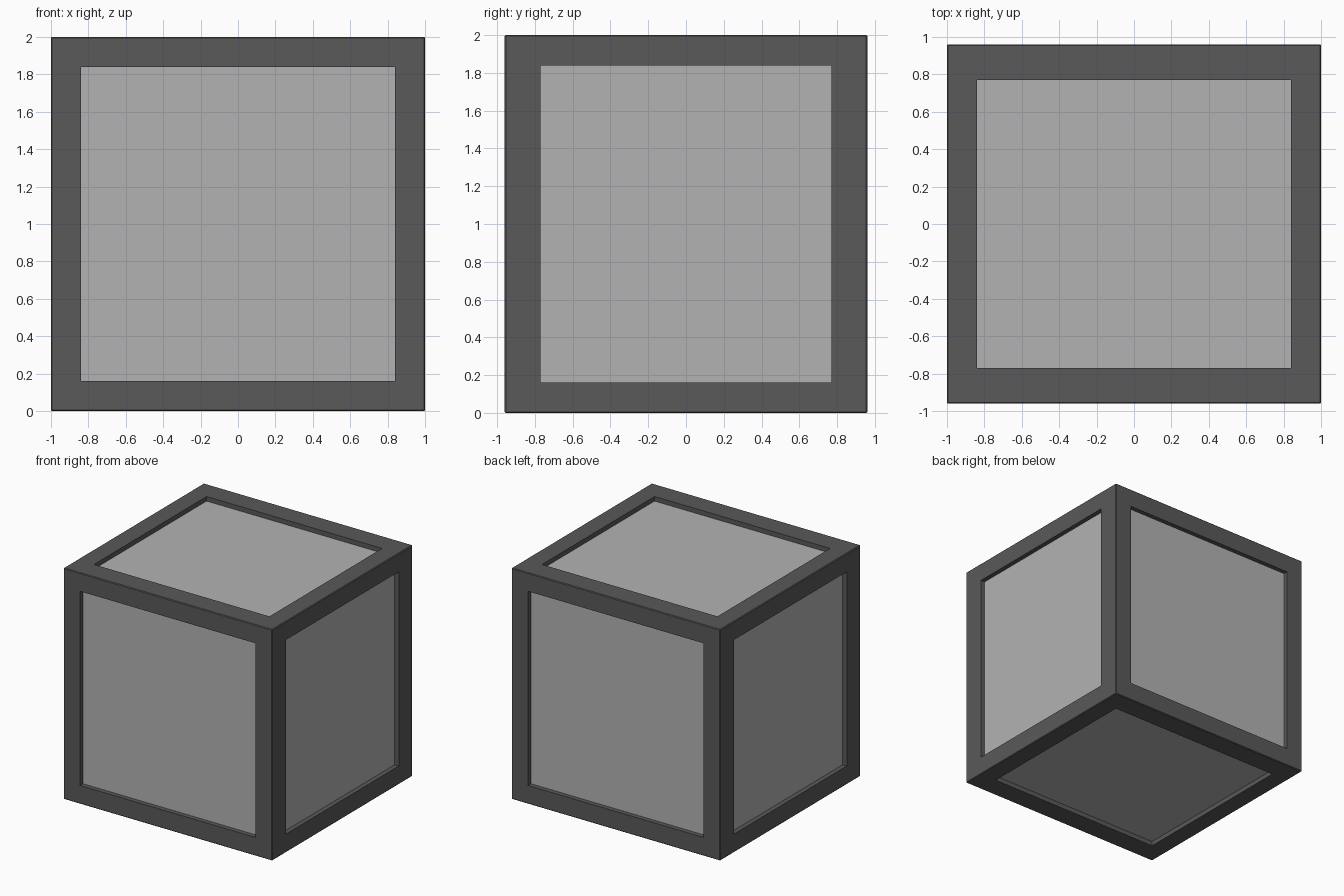
import bpy, bmesh
from mathutils import Vector

if "Cube" in bpy.data.objects:
    bpy.data.objects.remove(bpy.data.objects["Cube"])

HALF = Vector((1.0, 0.96, 1.0))      # outer half sizes
OPEN = Vector((0.84, 0.77, 0.84))    # half sizes of the openings
DEPTH = 0.04                         # recess of the panels
THICK = 0.05                         # panel thickness
CENTRE = Vector((0, 0, 1))


def material(name, grey):
    m = bpy.data.materials.new(name)
    m.diffuse_color = (grey, grey, grey, 1)
    m.use_nodes = True
    m.node_tree.nodes["Principled BSDF"].inputs["Base Color"].default_value = m.diffuse_color
    return m


def finish(name, bm, mat):
    bmesh.ops.translate(bm, verts=bm.verts, vec=CENTRE)
    me = bpy.data.meshes.new(name)
    bm.to_mesh(me)
    bm.free()
    me.materials.append(mat)
    ob = bpy.data.objects.new(name, me)
    bpy.context.collection.objects.link(ob)


def box(size, loc=(0, 0, 0)):
    bm = bmesh.new()
    bmesh.ops.create_cube(bm, size=1)
    bmesh.ops.scale(bm, vec=size, verts=bm.verts)
    bmesh.ops.translate(bm, vec=loc, verts=bm.verts)
    return bm


dark = material("frame_grey", 0.1)
light = material("panel_grey", 0.45)

# Frame: slightly bevelled box whose six faces are opened and given inner walls
bm = box(HALF * 2)
bmesh.ops.bevel(bm, geom=bm.edges[:], offset=0.006, segments=1, affect='EDGES')
sides = sorted(bm.faces, key=lambda f: -f.calc_area())[:6]
for f in sides:
    n = f.normal.copy()
    axis = max(range(3), key=lambda i: abs(n[i]))
    bmesh.ops.inset_individual(bm, faces=[f], thickness=0.1)
    for v in f.verts:
        for i in range(3):
            if i != axis:
                v.co[i] = OPEN[i] if v.co[i] > 0 else -OPEN[i]
    wall = bmesh.ops.extrude_discrete_faces(bm, faces=[f])["faces"][0]
    bmesh.ops.translate(bm, verts=wall.verts, vec=-n * (DEPTH + THICK))
    bmesh.ops.delete(bm, geom=[wall], context='FACES_ONLY')
finish("frame", bm, dark)

# Recessed panels, one per side
names = (("left_panel", "right_panel"), ("front_panel", "back_panel"),
         ("bottom_panel", "top_panel"))
for axis in range(3):
    for k, sign in enumerate((-1, 1)):
        size = OPEN * 2
        size[axis] = THICK
        loc = Vector((0, 0, 0))
        loc[axis] = sign * (HALF[axis] - DEPTH - THICK / 2)
        finish(names[axis][k], box(size, loc), light)
